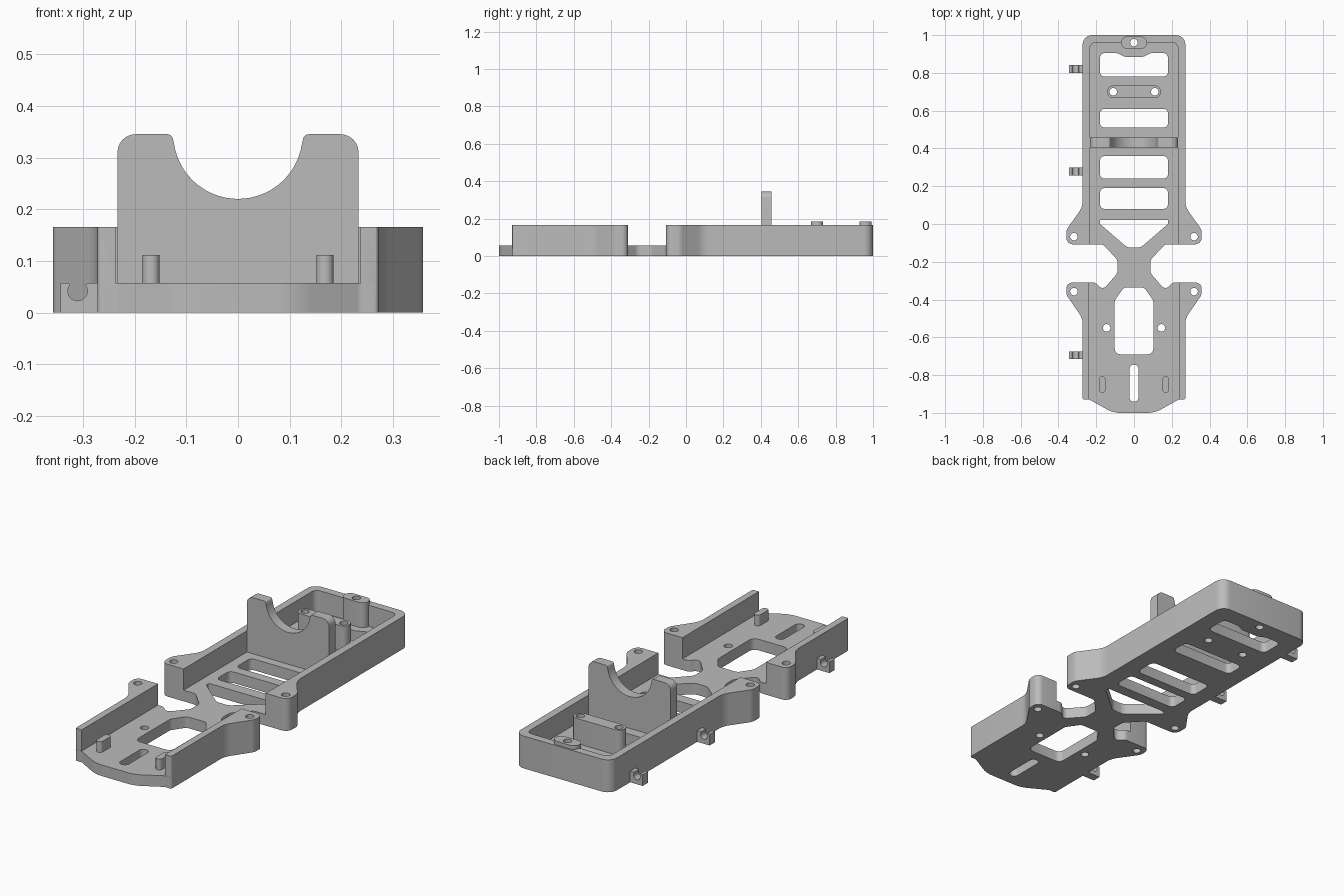
import bpy, bmesh, math
from mathutils import Vector, Matrix

cube = bpy.data.objects.get("Cube")
if cube:
    bpy.data.objects.remove(cube, do_unlink=True)

grey = bpy.data.materials.new("plain grey")
grey.use_nodes = True
grey.diffuse_color = (0.5, 0.5, 0.5, 1)
grey.node_tree.nodes["Principled BSDF"].inputs["Base Color"].default_value = (0.5, 0.5, 0.5, 1)

FLOOR, WALL, BOSS = 0.057, 0.166, 0.185


def rounded(points, steps=6):
    """Closed outline whose corners (x, y, radius) are filleted."""
    out = []
    for i, p in enumerate(points):
        c = Vector(p[:2])
        r = p[2] if len(p) > 2 else 0
        if r == 0:
            out.append(c)
            continue
        a = (Vector(points[i - 1][:2]) - c)
        b = (Vector(points[(i + 1) % len(points)][:2]) - c)
        half = a.angle(b) / 2
        d = min(r / math.tan(half), a.length * 0.48, b.length * 0.48)
        r = d * math.tan(half)
        a.normalize()
        b.normalize()
        centre = c + (a + b).normalized() * (r / math.sin(half))
        s, e = c + a * d - centre, c + b * d - centre
        turn = math.atan2(s.x * e.y - s.y * e.x, s.dot(e))
        out += [centre + Matrix.Rotation(turn * k / steps, 2) @ s for k in range(steps + 1)]
    return out


def mirrored(half):
    return half + [(-p[0],) + tuple(p[1:]) for p in reversed(half)]


def box(x0, x1, y0, y1, r):
    return rounded([(x0, y0, r), (x1, y0, r), (x1, y1, r), (x0, y1, r)])


def slot(x, y, hx, hy):
    return box(x - hx, x + hx, y - hy, y + hy, min(hx, hy) * 0.95)


def circle(x, y, r=0.02, n=20):
    return [Vector((x + r * math.cos(math.tau * k / n), y + r * math.sin(math.tau * k / n))) for k in range(n)]


def prism(name, loops, z0, z1, upright=False):
    """Extrude an outline with holes; upright outlines lie in x-z, z0 and z1 are y."""
    bm = bmesh.new()
    edges = []
    for loop in loops:
        vs = [bm.verts.new((p[0], p[1], z0)) for p in loop]
        edges += [bm.edges.new((vs[i - 1], vs[i])) for i in range(len(vs))]
    bmesh.ops.triangle_fill(bm, use_beauty=True, use_dissolve=False, edges=edges, normal=(0, 0, 1))
    top = bmesh.ops.extrude_face_region(bm, geom=bm.faces[:])["geom"]
    bmesh.ops.translate(bm, vec=(0, 0, z1 - z0), verts=[g for g in top if isinstance(g, bmesh.types.BMVert)])
    if upright:
        for v in bm.verts:
            v.co = (v.co.x, v.co.z, v.co.y)
    bmesh.ops.recalc_face_normals(bm, faces=bm.faces[:])
    mesh = bpy.data.meshes.new(name)
    bm.to_mesh(mesh)
    bm.free()
    mesh.materials.append(grey)
    ob = bpy.data.objects.new(name, mesh)
    bpy.context.collection.objects.link(ob)
    return ob


def smooth(ob):
    bpy.ops.object.select_all(action='DESELECT')
    bpy.context.view_layer.objects.active = ob
    ob.select_set(True)
    bpy.ops.object.shade_smooth_by_angle(angle=math.radians(32))


# Frame outline: rear tray, ears, narrow neck, front tray and tapered nose
outline = rounded(mirrored([
    (0.272, 1, 0.05), (0.272, 0.09, 0.1), (0.358, -0.03, 0.05), (0.358, -0.108, 0.035),
    (0.165, -0.108, 0.03), (0.087, -0.19, 0.04), (0.087, -0.26, 0.04), (0.165, -0.35, 0.03),
    (0.205, -0.31, 0.03), (0.358, -0.31, 0.035), (0.358, -0.375, 0.05), (0.272, -0.5, 0.1),
    (0.272, -0.93, 0.01), (0.235, -0.93, 0.02), (0.11, -1, 0.15)]))

# Openings through the floor
holes = [box(-0.18, 0.18, a, b, 0.025) for a, b in ((0.51, 0.61), (0.24, 0.36), (0.08, 0.19))]
holes.append(rounded(mirrored([(0.18, 0.78, 0.025), (0.18, 0.905, 0.025), (0.09, 0.905, 0.03), (0.05, 0.885, 0.05)])))
holes.append(rounded(mirrored([(0.18, 0.022, 0.005), (0.18, 0, 0.01), (0.035, -0.125, 0.05)])))
holes.append(rounded(mirrored([(0.055, -0.337, 0.025), (0.102, -0.405, 0.03), (0.102, -0.69, 0.03)])))
holes.append(slot(0, -0.843, 0.024, 0.098))
holes.append(circle(0, 0.96))
for s in (-1, 1):
    holes += [circle(s * x, y) for x, y in ((0.318, -0.067), (0.318, -0.358), (0.145, -0.55), (0.11, 0.7))]

# Solid block, hollowed down to the floor inside the walls
frame = prism("frame", [outline] + holes, 0, WALL)
pocket = prism("pocket_cutter", [rounded(mirrored([
    (0.233, 0.96, 0.03), (0.233, -0.115), (0.5, -0.115), (0.5, -0.303), (0.237, -0.303),
    (0.237, -0.929), (0.5, -0.929), (0.5, -1.2)]))], FLOOR, 0.4)
cut = frame.modifiers.new("hollow", 'BOOLEAN')
cut.object, cut.operation, cut.solver = pocket, 'DIFFERENCE', 'EXACT'
bpy.context.view_layer.objects.active = frame
bpy.ops.object.modifier_apply(modifier=cut.name)
bpy.data.objects.remove(pocket, do_unlink=True)
smooth(frame)

# Screw bosses in the rear tray
smooth(prism("rear_boss", [slot(0, 0.96, 0.068, 0.033), circle(0, 0.96)], 0.03, BOSS))
smooth(prism("middle_boss", [slot(0, 0.7, 0.142, 0.033), circle(-0.11, 0.7), circle(0.11, 0.7)], 0.03, BOSS))

# Upright cradle with a round notch
notch = [(0.125 * math.cos(a), 0.345 - 0.125 * math.sin(a))
         for a in (math.radians(8 + 82 * k / 14) for k in range(14))]
half = [(0.233, 0.05), (0.233, 0.345, 0.035), (0.128, 0.345, 0.018)] + notch + [(0, 0.22)]
profile = rounded(half + [(-p[0],) + tuple(p[1:]) for p in reversed(half[:-1])])
smooth(prism("cradle", [profile], 0.405, 0.457, upright=True))

# Front pegs
for side, x in (("left", 0.168), ("right", -0.168)):
    smooth(prism(side + "_peg", [slot(x, -0.85, 0.0165, 0.044)], 0.04, 0.112))

# Cable clips along the right wall, each open at the top
mouth = [(-0.31 + 0.019 * math.sin(a), 0.042 - 0.019 * math.cos(a))
         for a in (math.radians(-130 + 260 * k / 16) for k in range(17))]
clip = [(-0.343, 0), (-0.265, 0), (-0.265, FLOOR), (-0.292, FLOOR)] + mouth[::-1] + [(-0.328, FLOOR), (-0.343, FLOOR)]
for name, y in (("rear", 0.82), ("middle", 0.277), ("front", -0.695)):
    smooth(prism(name + "_clip", [clip], y - 0.021, y + 0.021, upright=True))
